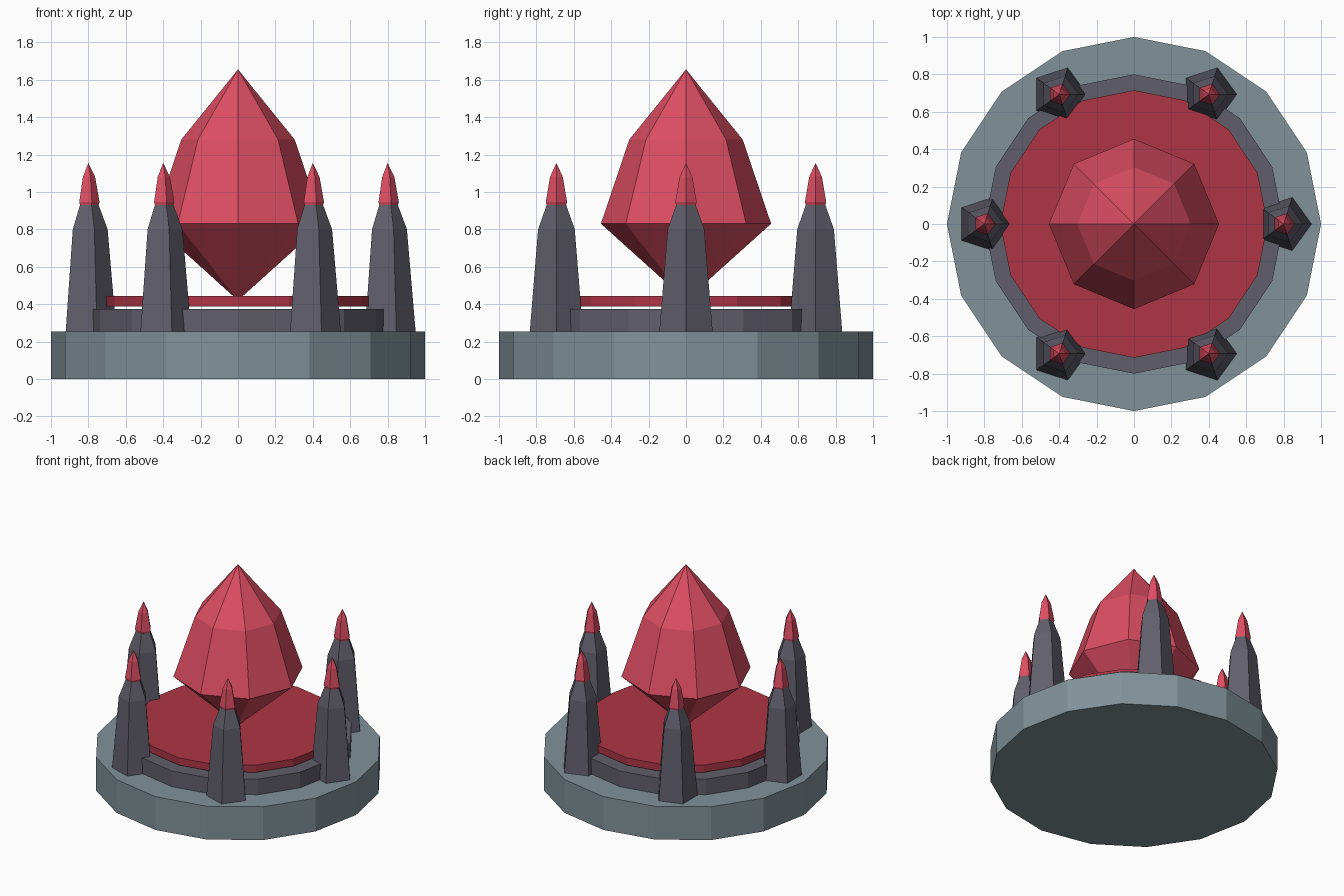
import bpy, bmesh
from math import cos, sin, pi

if "Cube" in bpy.data.objects:
    bpy.data.objects.remove(bpy.data.objects["Cube"], do_unlink=True)


def material(name, rgb):
    m = bpy.data.materials.new(name)
    m.use_nodes = True
    m.diffuse_color = (*rgb, 1)
    m.node_tree.nodes["Principled BSDF"].inputs["Base Color"].default_value = (*rgb, 1)
    return m


stone = material("blue_grey_stone", (0.22, 0.29, 0.32))
slate = material("dark_slate", (0.118, 0.113, 0.147))
disc_red = material("deep_red", (0.42, 0.036, 0.06))
gem_red = material("crystal_red", (0.72, 0.075, 0.122))


def lathe(name, sides, profile, mat, x=0, y=0):
    """Faceted solid from (radius, height) pairs; radius 0 makes a point."""
    bm = bmesh.new()
    rings = []
    for r, z in profile:
        count = sides if r else 1
        rings.append([bm.verts.new((r * cos(2 * pi * i / sides), r * sin(2 * pi * i / sides), z))
                      for i in range(count)])
    for low, high in zip(rings, rings[1:]):
        for i in range(sides):
            j = (i + 1) % sides
            quad = [low[i % len(low)], low[j % len(low)], high[j % len(high)], high[i % len(high)]]
            bm.faces.new(list(dict.fromkeys(quad)))
    for ring in (rings[0], rings[-1]):
        if len(ring) > 1:
            bm.faces.new(ring)
    bmesh.ops.recalc_face_normals(bm, faces=bm.faces)
    mesh = bpy.data.meshes.new(name)
    bm.to_mesh(mesh)
    bm.free()
    mesh.materials.append(mat)
    obj = bpy.data.objects.new(name, mesh)
    obj.location = (x, y, 0)
    bpy.context.collection.objects.link(obj)
    return obj


# Stepped platform with a thin floating disc
lathe("base", 16, [(1, 0), (1, 0.255)], stone)
lathe("step", 16, [(0.8, 0.25), (0.8, 0.375)], slate)
lathe("disc", 16, [(0.715, 0.388), (0.715, 0.443)], disc_red)

# Large central crystal
lathe("central_crystal", 8, [(0, 0.42), (0.455, 0.83), (0.303, 1.28), (0, 1.655)], gem_red)

# Six pillars with crystal tips
for k in range(6):
    px, py = 0.8 * cos(k * pi / 3), 0.8 * sin(k * pi / 3)
    lathe(f"pillar_{k + 1}", 5, [(0.15, 0.25), (0.103, 0.8), (0.055, 0.93)], slate, px, py)
    lathe(f"pillar_crystal_{k + 1}", 5,
          [(0.053, 0.925), (0.06, 0.945), (0.036, 1.08), (0, 1.155)], gem_red, px, py)
